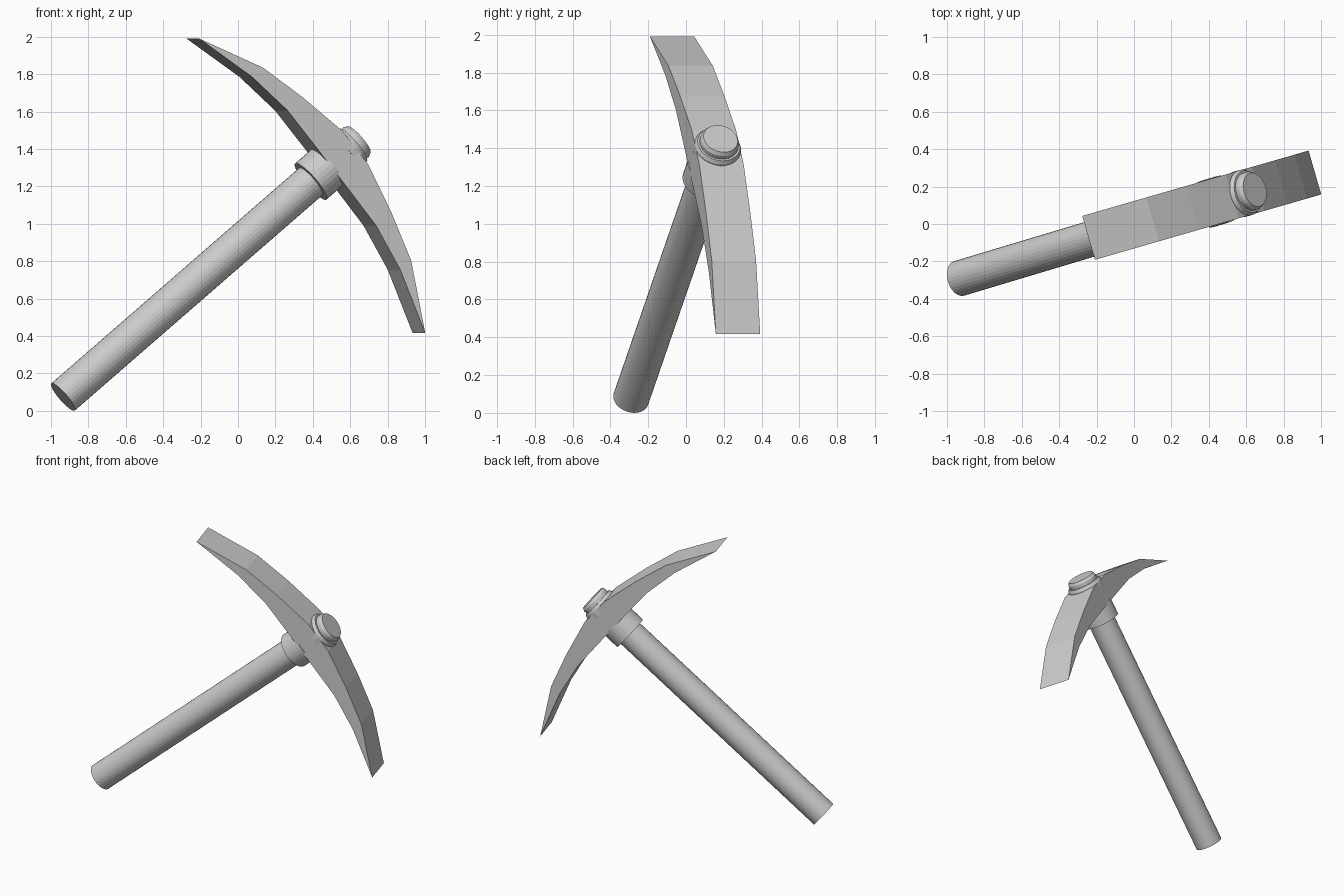
import bpy, bmesh
from math import cos, sin, radians
from mathutils import Matrix, Vector

if "Cube" in bpy.data.objects:
    bpy.data.objects.remove(bpy.data.objects["Cube"])


def frame(origin, axis):
    """Local x runs along the head, y across it, z up the handle."""
    z = axis.normalized()
    y = Vector((0, 0, 1)).cross(z).normalized()
    x = y.cross(z)
    m = Matrix((x, y, z)).transposed().to_4x4()
    m.translation = origin
    return m


def add_object(name, bm, matrix):
    bmesh.ops.recalc_face_normals(bm, faces=bm.faces)
    me = bpy.data.meshes.new(name)
    bm.to_mesh(me)
    bm.free()
    ob = bpy.data.objects.new(name, me)
    ob.matrix_world = matrix
    bpy.context.collection.objects.link(ob)
    return ob


def turned(name, profile, matrix, sides=32):
    """Closed round part from (radius, height) pairs."""
    bm = bmesh.new()
    rings = []
    for r, h in profile:
        rings.append([bm.verts.new((r * cos(radians(360 * i / sides)),
                                    r * sin(radians(360 * i / sides)), h))
                      for i in range(sides)])
    for a, b in zip(rings, rings[1:]):
        for i in range(sides):
            j = (i + 1) % sides
            bm.faces.new((a[i], a[j], b[j], b[i]))
    bm.faces.new(rings[0])
    bm.faces.new(rings[-1])
    return add_object(name, bm, matrix)


# Handle, collar and end cap share the handle axis
foot = Vector((-0.9355, -0.291, 0.074))
top = Vector((0.635, 0.18, 1.44))
shaft = frame(foot, top - foot)
turned("handle", [(0.096, 0), (0.096, 2.06)], shaft)
turned("collar", [(0.128, 1.80), (0.128, 1.925)], shaft)
turned("end_cap", [(0.125, 2.04), (0.125, 2.085), (0.115, 2.105),
                   (0.104, 2.105), (0.104, 2.13), (0.093, 2.15)], shaft)

# Curved head: (distance along, inner height, outer height), tapering to edges
yaw, pitch = radians(16.1), radians(39.8)
axis = Vector((cos(yaw) * cos(pitch), sin(yaw) * cos(pitch), sin(pitch)))
head_frame = frame(Vector((-0.979 * cos(yaw), -0.979 * sin(yaw) - 0.004, 0.074)), axis)
half = [(0.115, 1.912, 2.08), (0.395, 1.91, 2.02),
        (0.66, 1.868, 1.946), (1.008, 1.765, 1.765)]
stations = [(-p, a, b) for p, a, b in reversed(half)] + half
bm = bmesh.new()
W = 0.122
loops = []
for p, lo, hi in stations:
    s = 0.02 * p    # slight lean of the head
    loops.append([bm.verts.new((-p, y, q + s)) for y, q in
                  ((-W, lo), (W, lo), (W, hi), (-W, hi))])
for a, b in zip(loops, loops[1:]):
    for i in range(4):
        j = (i + 1) % 4
        bm.faces.new((a[i], a[j], b[j], b[i]))
bmesh.ops.remove_doubles(bm, verts=bm.verts, dist=1e-4)
# local x points down the slope, so the stations above are negated
add_object("pick_head", bm, head_frame)
